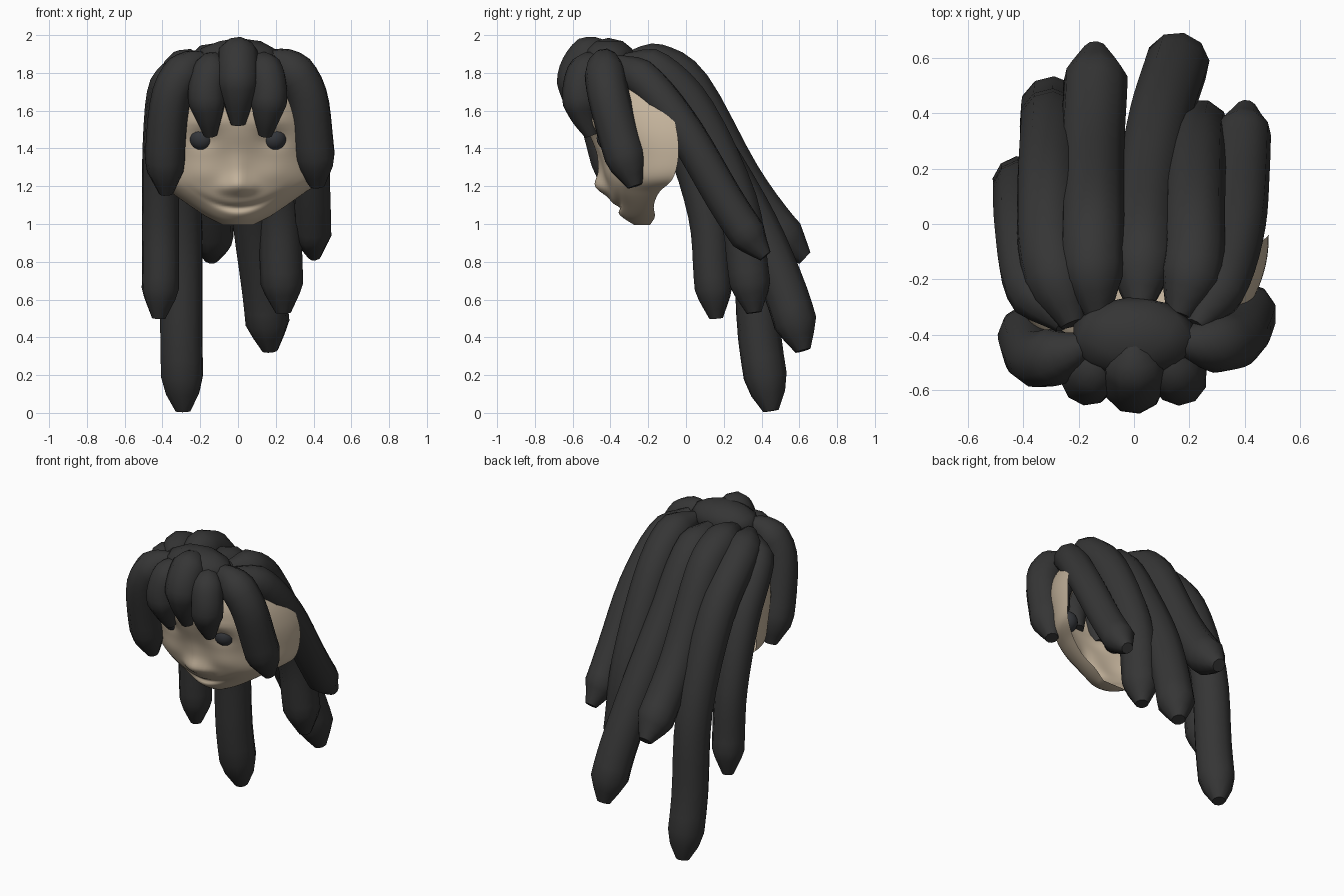
import bpy, bmesh, math
from mathutils import Vector

cube = bpy.data.objects.get("Cube")
if cube:
    bpy.data.objects.remove(cube, do_unlink=True)


def material(name, color):
    m = bpy.data.materials.new(name)
    m.use_nodes = True
    m.diffuse_color = (*color, 1)
    m.node_tree.nodes["Principled BSDF"].inputs["Base Color"].default_value = (*color, 1)
    return m


HAIR = material("charcoal hair", (0.036, 0.036, 0.036))
SKIN = material("beige skin", (0.55, 0.45, 0.33))
EYE = material("dark eye", (0.036, 0.039, 0.045))


def finish(bm, name, mat, angle=50):
    mesh = bpy.data.meshes.new(name)
    bm.to_mesh(mesh)
    bm.free()
    ob = bpy.data.objects.new(name, mesh)
    mesh.materials.append(mat)
    bpy.context.collection.objects.link(ob)
    bpy.ops.object.select_all(action='DESELECT')
    ob.select_set(True)
    bpy.context.view_layer.objects.active = ob
    bpy.ops.object.shade_smooth_by_angle(angle=math.radians(angle))
    return ob


def spline(points, steps):
    """Catmull-Rom curve through points of any dimension."""
    p = [Vector(q) for q in points]
    p = [p[0] * 2 - p[1]] + p + [p[-1] * 2 - p[-2]]
    out = []
    for i in range(1, len(p) - 2):
        a, b, c, d = p[i - 1:i + 3]
        for s in range(steps):
            t = s / steps
            out.append(0.5 * (2 * b + (c - a) * t + (2 * a - 5 * b + 4 * c - d) * t * t
                              + (3 * b - a - 3 * c + d) * t ** 3))
    return out + [p[-2]]


def lock(name, points, radius, root=0.15, tip=0.14, sides=10):
    """Tapered rope of hair swept along a path, blunt at both ends."""
    path = spline(points, 4)
    lengths = [0]
    for a, b in zip(path, path[1:]):
        lengths.append(lengths[-1] + (b - a).length)
    bm = bmesh.new()
    rings, last = [], None
    for i, c in enumerate(path):
        t = (path[min(i + 1, len(path) - 1)] - path[max(i - 1, 0)]).normalized()
        side = t.orthogonal() if last is None else last - t * last.dot(t)
        side.normalize()
        last = side
        up = t.cross(side)
        d = lengths[i]
        r = radius * min(1, 0.4 + 0.6 * d / root, 0.36 + 0.64 * (lengths[-1] - d) / tip)
        angles = [math.tau * k / sides for k in range(sides)]
        rings.append([bm.verts.new(c + (side * math.cos(a) + up * math.sin(a)) * r) for a in angles])
    for a, b in zip(rings, rings[1:]):
        for k in range(sides):
            n = (k + 1) % sides
            bm.faces.new((a[k], a[n], b[n], b[k]))
    bm.faces.new(rings[0][::-1])
    bm.faces.new(rings[-1])
    return finish(bm, name, HAIR)


# Long locks falling down the back
lock("back_lock_outer_right", [(-.25, -.36, 1.82), (-.37, -.22, 1.73), (-.405, -.02, 1.45),
     (-.41, .11, 1.05), (-.41, .14, .72), (-.42, .16, .5)], .1)
lock("back_lock_right", [(-.22, -.36, 1.85), (-.3, -.13, 1.78), (-.31, .13, 1.5),
     (-.3, .34, .95), (-.3, .39, .4), (-.29, .45, .01)], .115)
lock("back_lock_middle_right", [(-.13, -.33, 1.86), (-.15, -.16, 1.84), (-.15, .02, 1.72),
     (-.15, .28, 1.25), (-.14, .48, .97), (-.14, .63, .82)], .117)
lock("back_lock_middle_left", [(.02, -.3, 1.85), (.03, -.08, 1.73), (.05, .15, 1.38),
     (.09, .37, 1), (.14, .53, .63), (.17, .62, .33)], .117)
lock("back_lock_left", [(.16, -.33, 1.86), (.21, -.15, 1.8), (.215, .05, 1.59),
     (.22, .27, 1.12), (.23, .33, .75), (.24, .36, .53)], .113)
lock("back_lock_outer_left", [(.22, -.37, 1.86), (.32, -.2, 1.74), (.375, 0, 1.48),
     (.39, .2, 1.14), (.395, .33, .94), (.405, .42, .83)], .1)

# Locks framing the face
lock("side_lock_right", [(-.16, -.43, 1.87), (-.26, -.47, 1.83), (-.35, -.485, 1.69),
     (-.385, -.42, 1.4), (-.38, -.35, 1.16)], .105)
lock("side_lock_left", [(.14, -.42, 1.88), (.27, -.43, 1.83), (.365, -.41, 1.68),
     (.4, -.34, 1.42), (.42, -.27, 1.2)], .11, .17)

# Short fringe and the crown the locks grow from
lock("fringe_middle", [(0, -.41, 1.93), (0, -.5, 1.895), (0, -.565, 1.8),
     (0, -.57, 1.68), (0, -.53, 1.53)], .112, .1, .22)
for s, label in ((-1, "right"), (1, "left")):
    lock("fringe_" + label, [(s * .1, -.43, 1.87), (s * .14, -.52, 1.82), (s * .165, -.555, 1.7),
         (s * .155, -.54, 1.58), (s * .145, -.5, 1.47)], .1, .12, .18)
bm = bmesh.new()
bmesh.ops.create_icosphere(bm, subdivisions=2, radius=1)
for v in bm.verts:
    v.co = Vector((v.co.x * .23, -.41 + v.co.y * .15, 1.87 + v.co.z * .115))
finish(bm, "crown", HAIR)


def relief(x, z):
    """Outward bumps for the nose, lips, chin, brow and eye sockets."""
    def bump(cx, cz, wx, wz, h):
        return h * math.exp(-((abs(x) - cx) / wx) ** 2 - ((z - cz) / wz) ** 2)
    smile = 1.085 + 1.6 * x * x
    return (bump(0, 1.2, .07, .055, .05) + bump(0, 1.28, .05, .1, .02)
            + bump(.07, 1.19, .035, .035, .012) + bump(.19, 1.45, .08, .05, -.03)
            + bump(.17, 1.54, .13, .03, .012) + bump(.2, 1.27, .09, .07, .012)
            + bump(0, smile + .03, .13, .02, .012) + bump(0, smile, .17, .012, -.012)
            + bump(0, smile - .03, .11, .02, .012) + bump(0, 1.02, .1, .03, .008))


# Open-backed face: rows of height, front depth, half width, rear depth
rows = spline([(.995, -.27, .08, -.19), (1.04, -.33, .17, -.165), (1.1, -.365, .26, -.17),
               (1.17, -.41, .36, -.14), (1.24, -.43, .46, -.07), (1.36, -.46, .485, -.04),
               (1.5, -.52, .475, -.05), (1.64, -.54, .42, -.1), (1.76, -.49, .31, -.22),
               (1.84, -.42, .16, -.32)], 6)
bm = bmesh.new()
COLS = 60
grid = []
for z, front, half, rear in rows:
    line = []
    for k in range(COLS + 1):
        a = math.pi * (k / COLS - .5)
        x = half * math.sin(a)
        bulge = max(0, math.cos(a))
        line.append(bm.verts.new((x, rear + (front - rear) * bulge ** .9 - relief(x, z) * bulge, z)))
    grid.append(line)
for a, b in zip(grid, grid[1:]):
    for k in range(COLS):
        bm.faces.new((a[k], a[k + 1], b[k + 1], b[k]))
bm.faces.new(grid[0][::-1])
finish(bm, "face", SKIN, 80)

# Eyes
for s, label in ((-1, "right"), (1, "left")):
    bm = bmesh.new()
    bmesh.ops.create_uvsphere(bm, u_segments=20, v_segments=12, radius=.068)
    bmesh.ops.translate(bm, verts=bm.verts, vec=(s * .19, -.405, 1.455))
    finish(bm, "eye_" + label, EYE)
